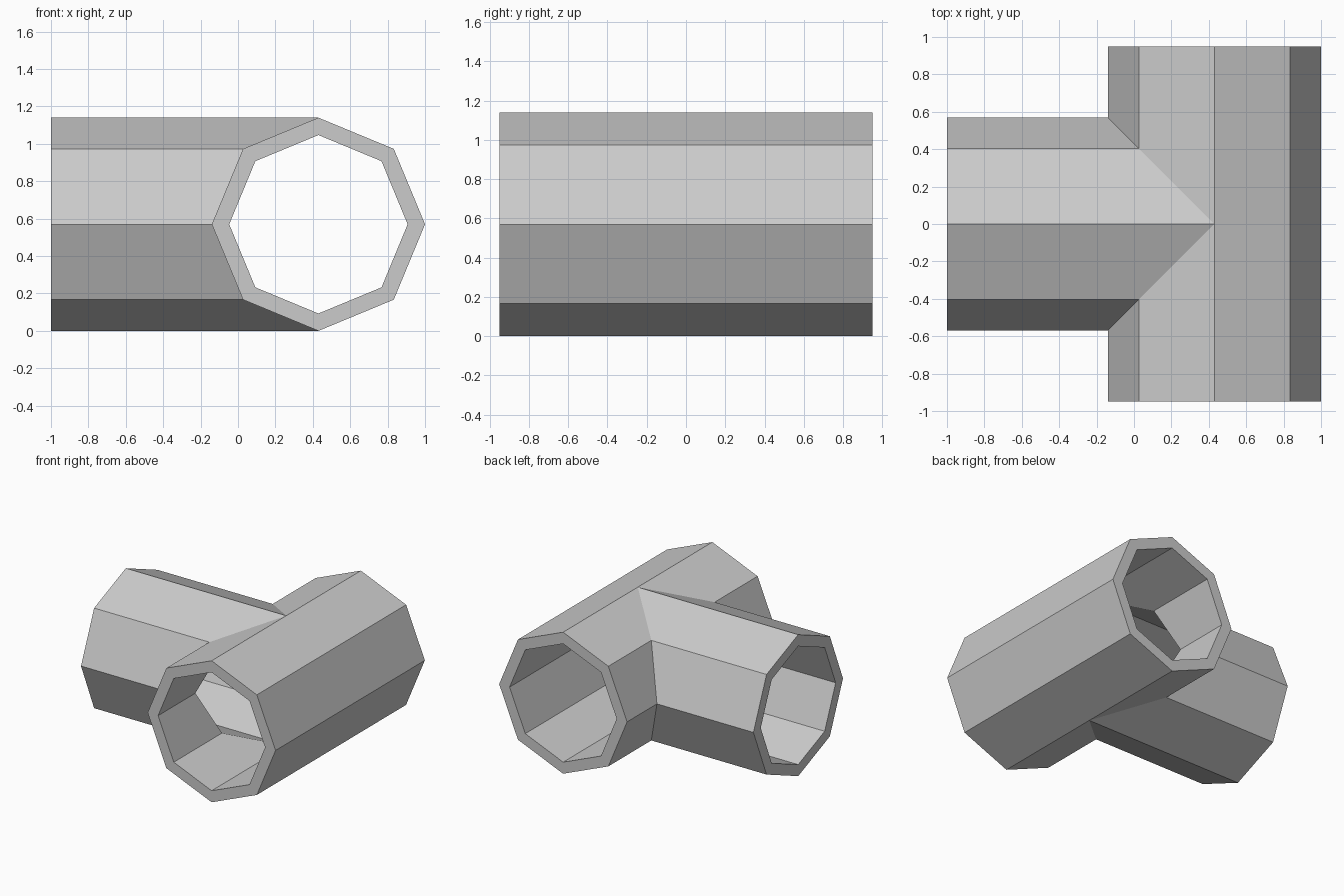
import bpy, bmesh, math

if "Cube" in bpy.data.objects:
    bpy.data.objects.remove(bpy.data.objects["Cube"])

SIDES = 8
R_OUT, R_IN = 0.57, 0.477
CX, CZ = 0.43, 0.57       # main pipe axis
MAIN_END = 0.95           # half length of the main pipe along y
BRANCH_END = -1.0         # open end of the side branch

bm = bmesh.new()


def profile(r):
    return [(r * math.cos(2 * math.pi * k / SIDES), r * math.sin(2 * math.pi * k / SIDES))
            for k in range(SIDES)]


def strip(a, b):
    """Join two closed loops of points with faces."""
    for k in range(SIDES):
        n = (k + 1) % SIDES
        pts = []
        for p in (a[k], a[n], b[n], b[k]):
            if p not in pts:
                pts.append(p)
        if len(pts) > 2:
            bm.faces.new([bm.verts.new(p) for p in pts])


def wall(r):
    """Tee-shaped wall with mitred joints; returns its three end loops."""
    prof = profile(r)
    ends = []
    # two halves of the main pipe, notched where the branch meets
    for s in (-1, 1):
        joint = [(CX + u, s * max(0.0, -u), CZ + w) for u, w in prof]
        end = [(CX + u, s * MAIN_END, CZ + w) for u, w in prof]
        strip(joint, end)
        ends.append(end)
    # side branch
    joint = [(CX - abs(u), u, CZ + w) for u, w in prof]
    end = [(BRANCH_END, u, CZ + w) for u, w in prof]
    strip(joint, end)
    ends.append(end)
    return ends


# outer skin, inner bore and the rims joining them
for outer, inner in zip(wall(R_OUT), wall(R_IN)):
    strip(outer, inner)

bmesh.ops.remove_doubles(bm, verts=bm.verts[:], dist=0.0005)
bmesh.ops.recalc_face_normals(bm, faces=bm.faces[:])

mesh = bpy.data.meshes.new("pipe_tee")
bm.to_mesh(mesh)
bm.free()
bpy.context.collection.objects.link(bpy.data.objects.new("pipe_tee", mesh))
